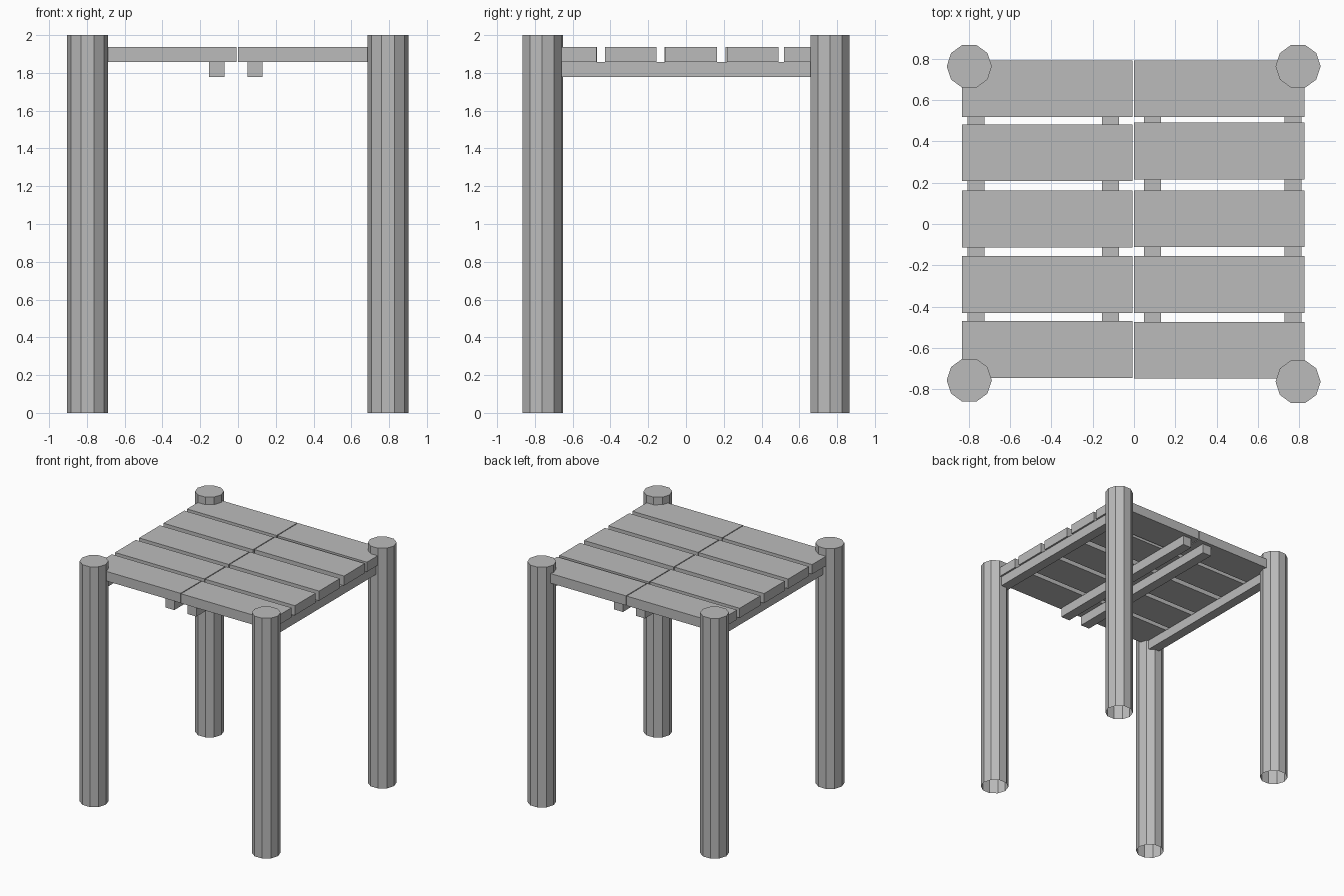
import bpy, bmesh, math

if "Cube" in bpy.data.objects:
    bpy.data.objects.remove(bpy.data.objects["Cube"])

# Dark grey for every part
grey = bpy.data.materials.new("weathered_grey")
grey.diffuse_color = (0.5, 0.5, 0.5, 1)
grey.use_nodes = True
grey.node_tree.nodes["Principled BSDF"].inputs["Base Color"].default_value = grey.diffuse_color


def make_object(name, bm):
    mesh = bpy.data.meshes.new(name)
    bm.to_mesh(mesh)
    bm.free()
    mesh.materials.append(grey)
    obj = bpy.data.objects.new(name, mesh)
    bpy.context.collection.objects.link(obj)
    return obj


def box(name, x, y, z):
    """Box from (min, max) ranges."""
    bm = bmesh.new()
    bmesh.ops.create_cube(bm, size=1)
    for v in bm.verts:
        v.co = [(r[0] + r[1]) / 2 + c * (r[1] - r[0]) for r, c in zip((x, y, z), v.co)]
    return make_object(name, bm)


def post(name, x, y, radius=0.109, height=2.0, sides=10):
    """Ten-sided post with a top cap and an open foot."""
    bm = bmesh.new()
    ring = [bm.verts.new((x + radius * math.cos(math.tau * i / sides),
                          y + radius * math.sin(math.tau * i / sides), 0))
            for i in range(sides)]
    foot = bm.faces.new(ring)
    top = bmesh.ops.extrude_face_region(bm, geom=[foot], use_keep_orig=True)["geom"]
    for v in top:
        if isinstance(v, bmesh.types.BMVert):
            v.co.z = height
    bmesh.ops.recalc_face_normals(bm, faces=bm.faces[:])
    bmesh.ops.delete(bm, geom=[f for f in bm.faces
                               if all(v.co.z < 0.01 for v in f.verts)],
                     context='FACES_ONLY')
    return make_object(name, bm)


# Corner posts
post("post_back_left", -0.797, 0.763)
post("post_back_right", 0.794, 0.763)
post("post_front_left", -0.797, -0.756)
post("post_front_right", 0.794, -0.763)

# Joists running front to back under the boards
for i, x in enumerate((-0.764, -0.113, 0.09, 0.769)):
    box(f"joist_{i + 1}", (x - 0.041, x + 0.041), (-0.735, 0.76), (1.777, 1.857))

# Two columns of deck boards
columns = {
    "left": ((-0.832, -0.008), (0.655, 0.345, 0.024, -0.293, -0.607)),
    "right": ((-0.001, 0.825), (0.655, 0.353, 0.026, -0.293, -0.611)),
}
for side, (xs, centres) in columns.items():
    for i, y in enumerate(centres):
        box(f"deck_board_{side}_{i + 1}", xs, (y - 0.137, y + 0.137), (1.857, 1.937))
